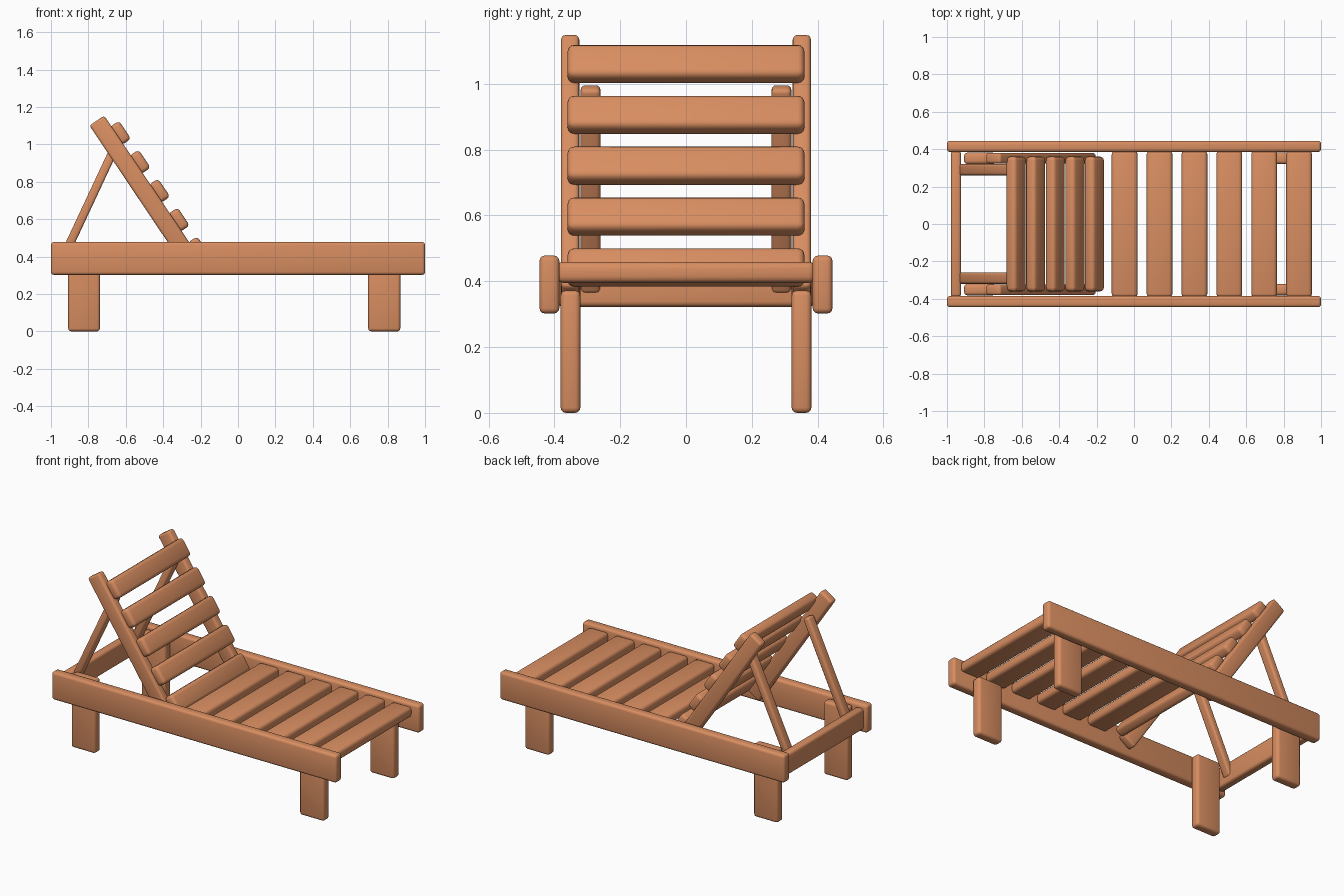
import bpy
import math

if "Cube" in bpy.data.objects:
    bpy.data.objects.remove(bpy.data.objects["Cube"])

wood = bpy.data.materials.new("warm_wood")
wood.diffuse_color = (0.69, 0.27, 0.12, 1)
wood.use_nodes = True
wood.node_tree.nodes["Principled BSDF"].inputs["Base Color"].default_value = wood.diffuse_color


def plank(name, center, size, tilt=0.0, bevel=0.016):
    """Rounded plank; tilt turns it about the y axis."""
    bpy.ops.mesh.primitive_cube_add(size=1, location=center)
    ob = bpy.context.object
    ob.name = name
    ob.scale = size
    bpy.ops.object.transform_apply(location=False, rotation=False, scale=True)
    ob.rotation_euler = (0, tilt, 0)
    mod = ob.modifiers.new("round_edges", 'BEVEL')
    mod.width = bevel
    mod.segments = 3
    bpy.ops.object.modifier_apply(modifier=mod.name)
    ob.data.materials.append(wood)
    bpy.ops.object.shade_smooth_by_angle(angle=math.radians(40))
    return ob


def beam(name, p, q, y, width, depth, bevel):
    """Plank running from p to q, both (x, z), at the given y."""
    dx, dz = q[0] - p[0], q[1] - p[1]
    center = ((p[0] + q[0]) / 2, y, (p[1] + q[1]) / 2)
    return plank(name, center, (width, depth, math.hypot(dx, dz)),
                 math.atan2(dx, dz), bevel)


for side, s in (("left", 1), ("right", -1)):
    # Long frame rails
    plank(f"{side}_side_rail", (0, s * 0.415, 0.39), (2.0, 0.06, 0.176))
    # Legs: the rear pair rises inside the frame, the foot pair stops under the slats
    plank(f"{side}_rear_leg", (-0.823, s * 0.351, 0.232), (0.17, 0.06, 0.464))
    plank(f"{side}_foot_leg", (0.782, s * 0.351, 0.186), (0.172, 0.06, 0.372))
    # Backrest rails and support struts
    beam(f"{side}_backrest_rail", (-0.24, 0.36), (-0.755, 1.127),
         s * 0.352, 0.095, 0.056, 0.014)
    beam(f"{side}_support_strut", (-0.945, 0.37), (-0.655, 0.99),
         s * 0.29, 0.046, 0.06, 0.013)

# Crossbar at the head end
plank("head_crossbar", (-0.952, 0, 0.39), (0.055, 0.78, 0.135))

# Seat slats
for i in range(6):
    plank(f"seat_slat_{i + 1}", (-0.05 + i * 0.1865, 0, 0.427),
          (0.138, 0.785, 0.064), bevel=0.02)

# Backrest slats, lying on the sloped rails
slope = math.atan2(-0.515, 0.767)
for i in range(5):
    plank(f"backrest_slat_{i + 1}", (-0.63 + i * 0.1045, 0, 1.06 - i * 0.1545),
          (0.063, 0.72, 0.116), slope, 0.02)
